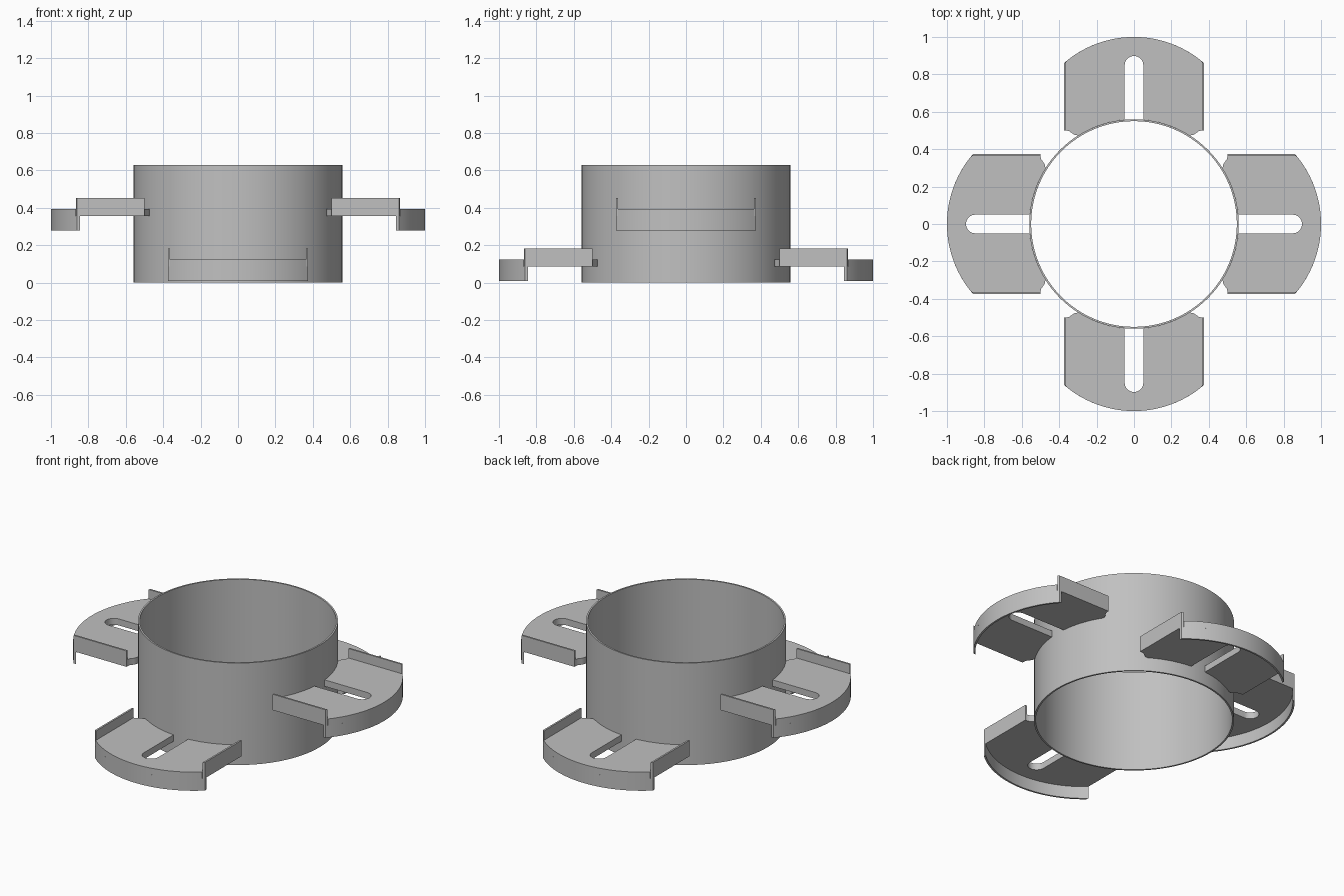
import bpy
import bmesh
from math import sin, cos, asin, sqrt, pi
from mathutils import Matrix

cube = bpy.data.objects.get("Cube")
if cube:
    bpy.data.objects.remove(cube, do_unlink=True)

grey = bpy.data.materials.new("steel grey")
grey.use_nodes = True
colour = (0.53, 0.53, 0.53, 1)
grey.diffuse_color = colour
grey.node_tree.nodes["Principled BSDF"].inputs["Base Color"].default_value = colour

TUBE_R, WALL, TUBE_H = 0.56, 0.01, 0.63
HALF_W, SHEET = 0.375, 0.011           # bracket half width, sheet thickness
ARC_Y, ARC_R = 0.428, 0.572            # centre and radius of the outer rim
SLOT_R, SLOT_Y = 0.05, 0.848           # slot half width and end centre
PLATE_Z, TOP_Z = 0.085, 0.125          # plate underside and top


def arc(cy, r, x0, x1, n):
    """Points on the far side of a circle centred on (0, cy), from x0 to x1."""
    a0, a1 = asin(x0 / r), asin(x1 / r)
    angles = [a0 + (a1 - a0) * i / n for i in range(n + 1)]
    return [(r * sin(a), cy + r * cos(a)) for a in angles]


def prism(bm, outline, z0, z1):
    """Extrude a closed outline from z0 up to z1."""
    face = bm.faces.new([bm.verts.new((x, y, z0)) for x, y in outline])
    grown = bmesh.ops.extrude_face_region(bm, geom=[face])
    verts = [g for g in grown["geom"] if isinstance(g, bmesh.types.BMVert)]
    bmesh.ops.translate(bm, verts=verts, vec=(0, 0, z1 - z0))


def finish(name, bm):
    bmesh.ops.recalc_face_normals(bm, faces=bm.faces)
    mesh = bpy.data.meshes.new(name)
    bm.to_mesh(mesh)
    bm.free()
    mesh.materials.append(grey)
    obj = bpy.data.objects.new(name, mesh)
    bpy.context.collection.objects.link(obj)
    bpy.ops.object.select_all(action='DESELECT')
    obj.select_set(True)
    bpy.context.view_layer.objects.active = obj
    bpy.ops.object.shade_smooth_by_angle(angle=pi / 6)


def tube():
    # Thin open sleeve, lathed from its wall section
    bm = bmesh.new()
    section = [(TUBE_R, 0), (TUBE_R, TUBE_H), (TUBE_R - WALL, TUBE_H), (TUBE_R - WALL, 0)]
    verts = [bm.verts.new((r, 0, z)) for r, z in section]
    edges = [bm.edges.new((verts[i], verts[i - 1])) for i in range(4)]
    bmesh.ops.spin(bm, geom=verts + edges, axis=(0, 0, 1), cent=(0, 0, 0),
                   angle=2 * pi, steps=96, use_merge=True)
    bmesh.ops.remove_doubles(bm, verts=bm.verts, dist=0.0001)
    finish("tube", bm)


def bracket(name, turn, lift):
    bm = bmesh.new()
    inner_x = HALF_W - SHEET

    # Slotted plate: rounded outside, hugging the tube inside
    ear = [(inner_x, 0.5), (0.347, 0.497), (0.33, 0.484), (0.313, 0.475), (0.295, 0.474)]
    hug = arc(0, TUBE_R, 0.285, SLOT_R, 12)
    slot = [(SLOT_R * cos(pi * i / 16), SLOT_Y + SLOT_R * sin(pi * i / 16)) for i in range(17)]
    mirrored = [(-x, y) for x, y in reversed(ear + hug)]
    rim = arc(ARC_Y, ARC_R, -inner_x, inner_x, 32)
    prism(bm, rim + ear + hug + slot + mirrored, PLATE_Z, TOP_Z)

    # Curved skirt hanging from the rim
    outer = arc(ARC_Y, ARC_R, -HALF_W, HALF_W, 32)
    inner = arc(ARC_Y, ARC_R - SHEET, HALF_W, -HALF_W, 32)
    prism(bm, outer + inner, 0.01, PLATE_Z)

    # Upright side flanges
    for side in (-1, 1):
        a, b = side * inner_x, side * HALF_W
        prism(bm, [(a, 0.5), (b, 0.5), (b, 0.86), (a, 0.866)], PLATE_Z, 0.183)

    bm.transform(Matrix.Translation((0, 0, lift)) @ Matrix.Rotation(turn, 4, 'Z'))
    finish(name, bm)


tube()
# Front and back brackets sit low, the side pair sits high
for i, (where, lift) in enumerate((("back", 0), ("right", 0.27), ("front", 0), ("left", 0.27))):
    turn = {"back": 0, "right": pi / 2, "front": pi, "left": -pi / 2}[where]
    bracket(where + "_bracket", turn, lift)
